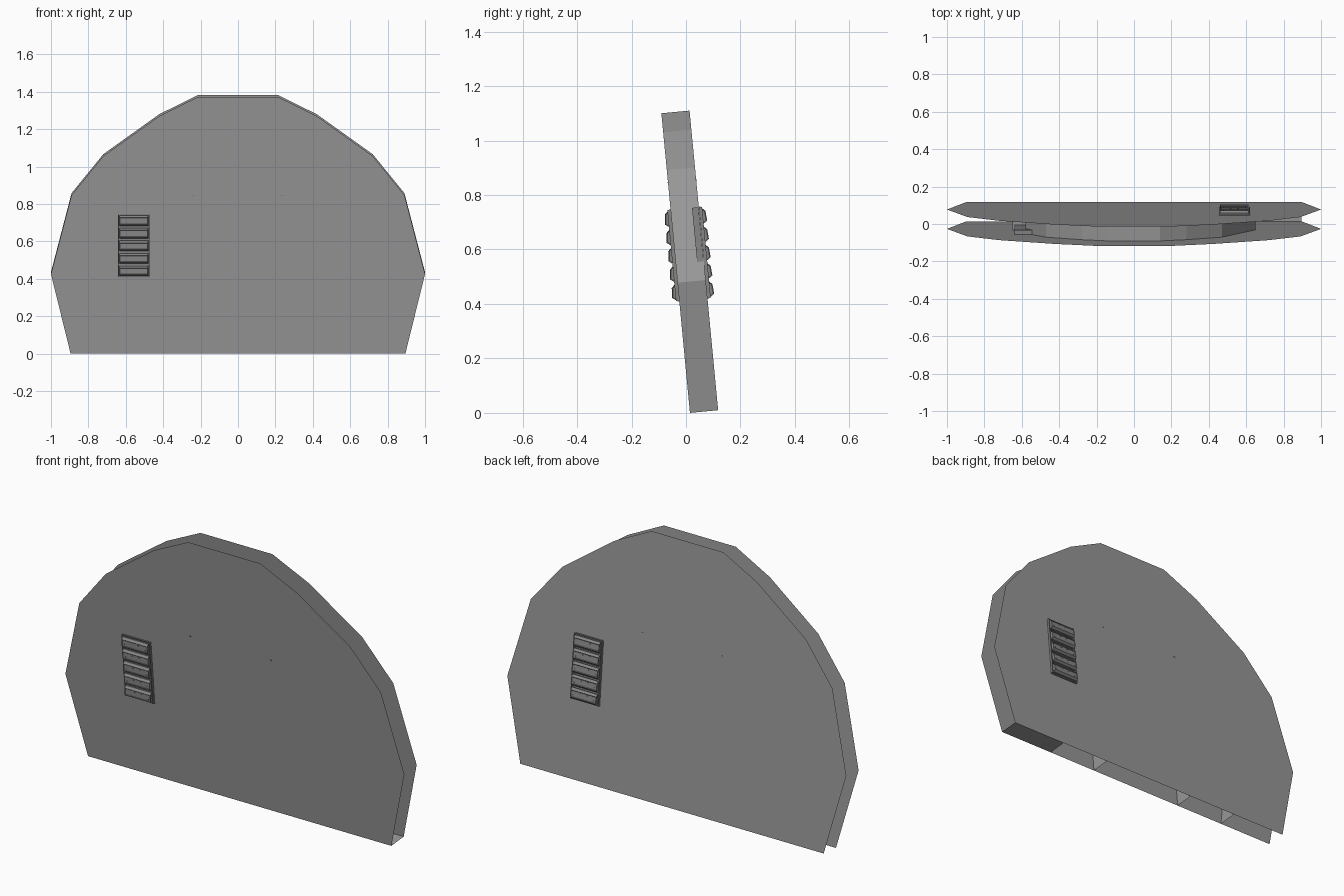
import bpy, bmesh, math
from mathutils import Matrix

if "Cube" in bpy.data.objects:
    bpy.data.objects.remove(bpy.data.objects["Cube"])

TILT = math.radians(5.45)
DEPTH = 0.104          # gap between the two face sheets
LEAN = Matrix.Translation((0, 0.0145, 0)) @ Matrix.Rotation(TILT, 4, 'X')


def grey(name, v):
    m = bpy.data.materials.new(name)
    m.diffuse_color = (v, v, v, 1)
    m.use_nodes = True
    m.node_tree.nodes["Principled BSDF"].inputs["Base Color"].default_value = m.diffuse_color
    return m


DARK = grey("dark_grey", 0.31)
DARKER = grey("rack_grey", 0.24)


def finish(name, bm, mat=DARK):
    me = bpy.data.meshes.new(name)
    bm.to_mesh(me)
    bm.free()
    me.materials.append(mat)
    ob = bpy.data.objects.new(name, me)
    ob.matrix_world = LEAN
    bpy.context.collection.objects.link(ob)
    return ob


def sheet(name, pts, y, flip=False):
    bm = bmesh.new()
    f = bm.faces.new([bm.verts.new((x, y, z)) for x, z in pts])
    if flip:
        f.normal_flip()
    finish(name, bm)


def strip(name, pts):
    """Wall following an x-z path, spanning the gap between the sheets."""
    bm = bmesh.new()
    a = [bm.verts.new((x, 0, z)) for x, z in pts]
    b = [bm.verts.new((x, DEPTH, z)) for x, z in pts]
    for i in range(len(pts) - 1):
        bm.faces.new((a[i], a[i + 1], b[i + 1], b[i]))
    finish(name, bm)


def box(bm, size, loc):
    m = Matrix.Translation(loc) @ Matrix.Diagonal((*size, 1))
    return bmesh.ops.create_cube(bm, size=1, matrix=m)


# Front and back face sheets, sharing one faceted half outline
half = [(0.895, 0), (1.0, 0.428), (0.89, 0.852), (0.72, 1.062), (0.42, 1.277), (0.212, 1.38)]
outline = half + [(-x, z) for x, z in reversed(half)]
sheet("front_sheet", outline, 0)
sheet("back_sheet", outline, DEPTH, True)

# Inner arched wall, with a step on the left side
strip("inner_arch", [(0.57, 0), (0.65, 0.48), (0.47, 0.895), (0.28, 1.035), (0.14, 1.105),
                     (-0.14, 1.105), (-0.28, 1.035), (-0.47, 0.895), (-0.58, 0.68),
                     (-0.58, 0.48), (-0.65, 0.48), (-0.57, 0)])

# Vertical dividers and the short floor at one corner
for side, x in (("left", -0.28), ("right", 0.28)):
    strip(side + "_divider", [(x, 0), (x, 1.035)])
strip("corner_floor", [(0.57, 0), (0.895, 0)])


def row_unit(bm, x, z):
    """One protruding row: faceted housing with a recessed window and studs."""
    w = 0.076
    prof = [(0, -0.027), (-0.014, -0.028), (-0.026, -0.019),
            (-0.023, 0.017), (-0.012, 0.027), (0, 0.024)]
    ends = [[bm.verts.new((x + sx, py, z + pz)) for py, pz in prof] for sx in (-w, w)]
    faces = []
    for i in range(len(prof) - 1):
        faces.append(bm.faces.new((ends[0][i], ends[0][i + 1], ends[1][i + 1], ends[1][i])))
    caps = [bm.faces.new(ends[0]), bm.faces.new(list(reversed(ends[1])))]
    bmesh.ops.recalc_face_normals(bm, faces=faces + caps)
    # recessed front window and hollowed ends
    bmesh.ops.inset_region(bm, faces=[faces[2]], thickness=0.004, depth=-0.003)
    for c in caps:
        bmesh.ops.inset_region(bm, faces=[c], thickness=0.004, depth=-0.004)
    # studs
    for sx in (-0.06, -0.02, 0.02, 0.06):
        box(bm, (0.005, 0.005, 0.004), (x + sx, -0.021, z + (0.008 if abs(sx) < 0.03 else -0.008)))


def rack(name, x, turn):
    bm = bmesh.new()
    for i in range(5):
        row_unit(bm, x, 0.446 + i * 0.0675)
    # surrounding frame, and the casing sunk behind the sheet
    for sx in (-0.081, 0.081):
        box(bm, (0.005, 0.012, 0.335), (x + sx, -0.006, 0.581))
    for i in range(6):
        box(bm, (0.166, 0.006, 0.005), (x, -0.003, 0.4135 + i * 0.067))
    box(bm, (0.166, 0.024, 0.335), (x, 0.013, 0.581))
    if turn:
        c = (0, DEPTH / 2, 0)
        bmesh.ops.rotate(bm, verts=bm.verts[:], cent=c, matrix=Matrix.Rotation(math.pi, 3, 'Z'))
    finish(name, bm, DARKER)


rack("front_rack", -0.557, False)
rack("back_rack", -0.537, True)

# Small pins just proud of each sheet
bm = bmesh.new()
for x in (-0.24, 0.235):
    box(bm, (0.016, 0.002, 0.005), (x, 0, 0.85))
    box(bm, (0.016, 0.002, 0.005), (x, DEPTH, 0.85))
finish("sheet_pins", bm, DARKER)
